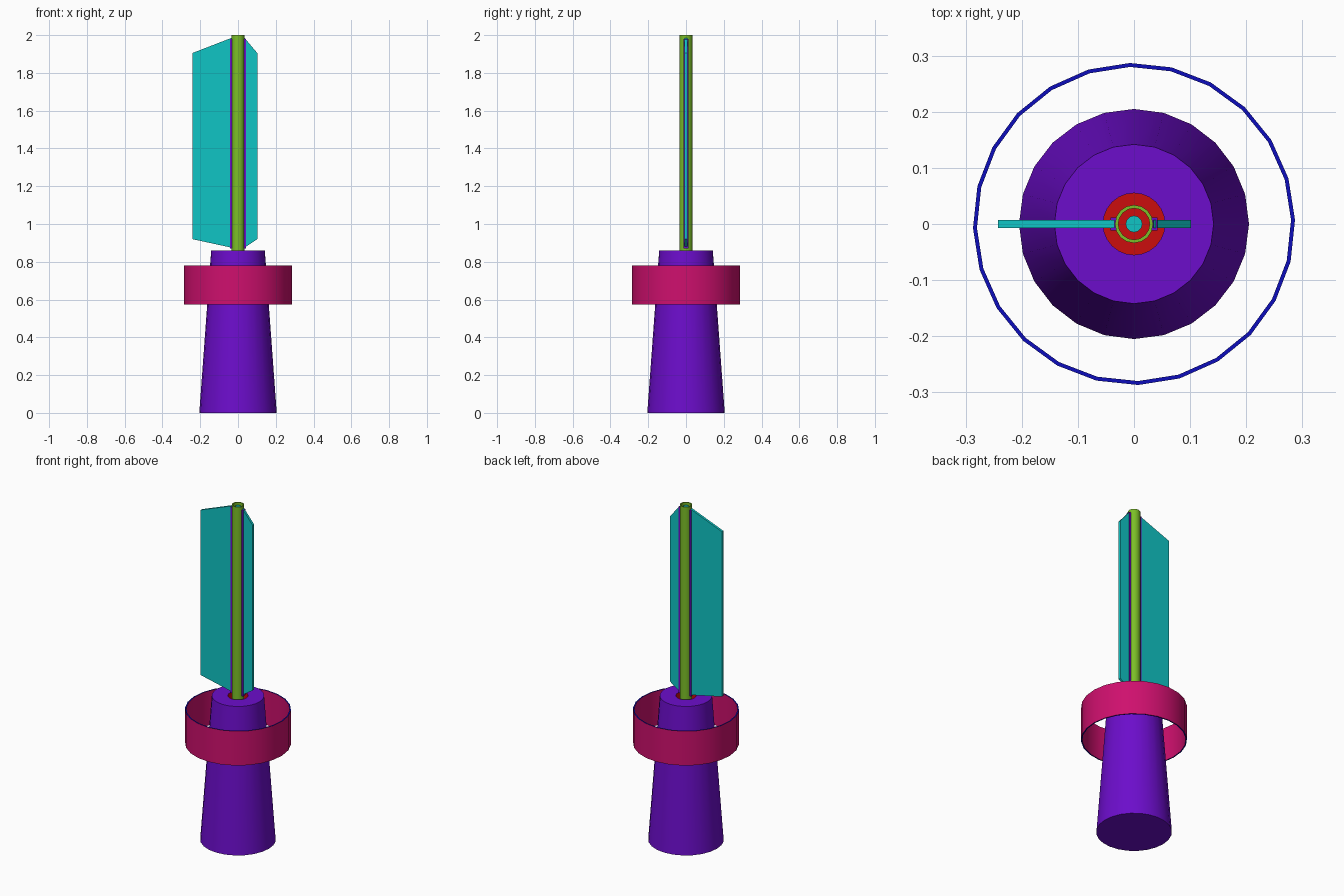
import bpy
import math

cube = bpy.data.objects.get("Cube")
if cube:
    bpy.data.objects.remove(cube, do_unlink=True)


def material(name, r, g, b):
    m = bpy.data.materials.new(name)
    m.use_nodes = True
    m.diffuse_color = (r, g, b, 1)
    m.node_tree.nodes["Principled BSDF"].inputs["Base Color"].default_value = (r, g, b, 1)
    return m


PURPLE = material("purple", 0.15, 0.004, 0.6)
MAGENTA = material("magenta", 0.62, 0.005, 0.155)
BLUE = material("blue", 0.004, 0.004, 0.5)
CYAN = material("cyan", 0.005, 0.56, 0.56)
GREEN = material("green", 0.2, 0.52, 0.021)
RED = material("red", 0.6, 0.004, 0.004)


def build(name, verts, faces, mats, smooth=False):
    mesh = bpy.data.meshes.new(name)
    mesh.from_pydata(verts, [], faces)
    for m in mats:
        mesh.materials.append(m)
    obj = bpy.data.objects.new(name, mesh)
    bpy.context.collection.objects.link(obj)
    if smooth:
        bpy.ops.object.select_all(action="DESELECT")
        obj.select_set(True)
        bpy.context.view_layer.objects.active = obj
        bpy.ops.object.shade_smooth_by_angle(angle=math.radians(30))
    return obj


def lathe(name, profile, sides, mats, closed=False, turn=0.0):
    """Spin (radius, height) points, listed bottom to top on the outside.
    An open profile is capped at both ends."""
    verts = []
    for r, z in profile:
        for i in range(sides):
            a = turn + math.tau * i / sides
            verts.append((r * math.cos(a), r * math.sin(a), z))
    n = len(profile)
    faces = []
    for p in range(n if closed else n - 1):
        q = (p + 1) % n
        for i in range(sides):
            j = (i + 1) % sides
            faces.append((p * sides + i, p * sides + j, q * sides + j, q * sides + i))
    if not closed:
        faces.append(tuple(reversed(range(sides))))
        faces.append(tuple((n - 1) * sides + i for i in range(sides)))
    return build(name, verts, faces, mats, smooth=True)


def plate(name, outline, half, mat):
    """Extrude an (x, z) outline along y."""
    n = len(outline)
    if sum(outline[i][0] * outline[(i + 1) % n][1] - outline[(i + 1) % n][0] * outline[i][1]
           for i in range(n)) < 0:
        outline = outline[::-1]
    verts = [(x, y, z) for y in (-half, half) for x, z in outline]
    faces = [tuple(range(n)), tuple(reversed(range(n, 2 * n)))]
    for i in range(n):
        j = (i + 1) % n
        faces.append((i, i + n, j + n, j))
    return build(name, verts, faces, [mat])


# Tapered base with a red socket sunk in its top
SOCKET = 0.055
base = lathe("base", [(0.205, 0), (0.142, 0.86), (SOCKET, 0.86), (SOCKET, 0.8)],
             24, [PURPLE, RED])
for f in base.data.polygons:
    inside = all(math.hypot(*base.data.vertices[v].co.xy) < SOCKET + 0.001 for v in f.vertices)
    f.material_index = int(inside)

# Thin floating ring, blue on its rims
ring = lathe("ring", [(0.287, 0.575), (0.287, 0.78), (0.28, 0.78), (0.28, 0.575)],
             24, [MAGENTA, BLUE], closed=True, turn=math.radians(1.5))
for f in ring.data.polygons:
    f.material_index = int(abs(f.normal.z) > 0.5)

# Hollow mast with a core rod
lathe("mast", [(0.034, 0.8), (0.034, 2.0), (0.028, 2.0), (0.028, 0.8)],
      16, [GREEN], closed=True)
lathe("core_rod", [(0.015, 0.8), (0.015, 1.99)], 12, [CYAN])

# Fins and the rails that hold them, on both sides
for side, tip, word in ((-1, 0.242, "right"), (1, 0.102, "left")):
    plate(word + "_rail", [(side * 0.03, 0.87), (side * 0.042, 0.87),
                           (side * 0.042, 1.98), (side * 0.03, 1.98)], 0.012, PURPLE)
    plate(word + "_fin", [(side * 0.035, 0.875), (side * tip, 0.92),
                          (side * tip, 1.905), (side * 0.035, 1.985)], 0.007, CYAN)
